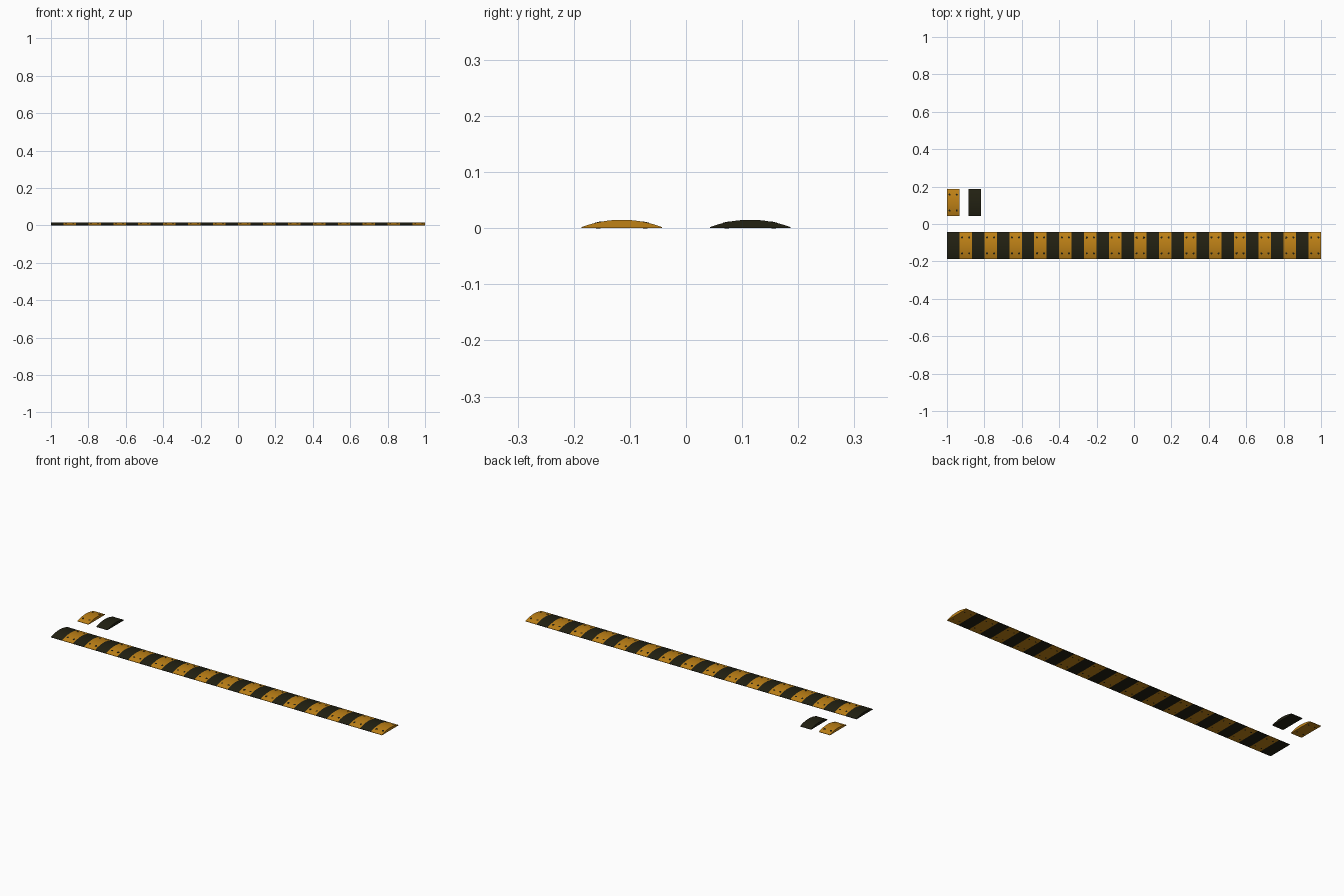
import bpy, bmesh, math
from mathutils import Matrix, Vector

if "Cube" in bpy.data.objects:
    bpy.data.objects.remove(bpy.data.objects["Cube"])

L = 2 / 30            # length of one block
HALF = 0.0715         # half width of the ramp
EDGE, TOP = 0.002, 0.015
R = (HALF**2 + (TOP - EDGE)**2) / (2 * (TOP - EDGE))


def material(name, col):
    m = bpy.data.materials.new(name)
    m.diffuse_color = (*col, 1)
    m.use_nodes = True
    m.node_tree.nodes["Principled BSDF"].inputs["Base Color"].default_value = m.diffuse_color
    return m


yellow = material("safety yellow", (0.52, 0.22, 0.008))
black = material("rubber black", (0.016, 0.015, 0.006))


def arc(y):
    return TOP - R + math.sqrt(R * R - y * y)


def block(name, x0, yc, mats, bolts):
    """Domed ramp block, with four tilted flush bolts if wanted."""
    bm = bmesh.new()
    n = 24
    ys = [-HALF + 2 * HALF * i / n for i in range(n + 1)]
    prof = [(-HALF, 0)] + [(y, arc(y)) for y in ys] + [(HALF, 0)]
    face = bm.faces.new([bm.verts.new((x0, yc + y, z)) for y, z in prof])
    ext = bmesh.ops.extrude_face_region(bm, geom=[face], use_keep_orig=True)
    moved = [v for v in ext["geom"] if isinstance(v, bmesh.types.BMVert)]
    bmesh.ops.translate(bm, verts=moved, vec=(L, 0, 0))
    bmesh.ops.recalc_face_normals(bm, faces=bm.faces[:])
    # dark bolts sitting in the surface
    if bolts:
        for sx in (-1, 1):
            for sy in (-1, 1):
                y = sy * 0.042
                tilt = Matrix.Rotation(-math.asin(y / R), 4, 'X')
                pos = Vector((x0 + L / 2 + sx * 0.019, yc + y, arc(y) - 0.0023))
                res = bmesh.ops.create_cone(
                    bm, cap_ends=True, segments=16, radius1=0.0055,
                    radius2=0.0055, depth=0.0056,
                    matrix=Matrix.Translation(pos) @ tilt)
                for f in {f for v in res["verts"] for f in v.link_faces}:
                    f.material_index = 1
                # bolt end showing on the underside
                res = bmesh.ops.create_cone(
                    bm, cap_ends=True, segments=16, radius1=0.004,
                    radius2=0.004, depth=0.002,
                    matrix=Matrix.Translation((pos.x, pos.y, 0.0008)))
                for f in {f for v in res["verts"] for f in v.link_faces}:
                    f.material_index = 1
    me = bpy.data.meshes.new(name)
    bm.to_mesh(me)
    bm.free()
    ob = bpy.data.objects.new(name, me)
    bpy.context.collection.objects.link(ob)
    for m in mats:
        me.materials.append(m)
    bpy.ops.object.select_all(action='DESELECT')
    ob.select_set(True)
    bpy.context.view_layer.objects.active = ob
    bpy.ops.object.shade_smooth_by_angle(angle=math.radians(30))


# long strip of alternating blocks
for i in range(30):
    if i % 2:
        block(f"strip_yellow_block_{i}", -1 + i * L, -0.1143, [yellow, black], True)
    else:
        block(f"strip_black_block_{i}", -1 + i * L, -0.1143, [black], False)

# two loose blocks behind the strip
block("loose_yellow_block", -1, 0.1143, [yellow, black], True)
block("loose_black_block", -0.886, 0.1143, [black], False)
